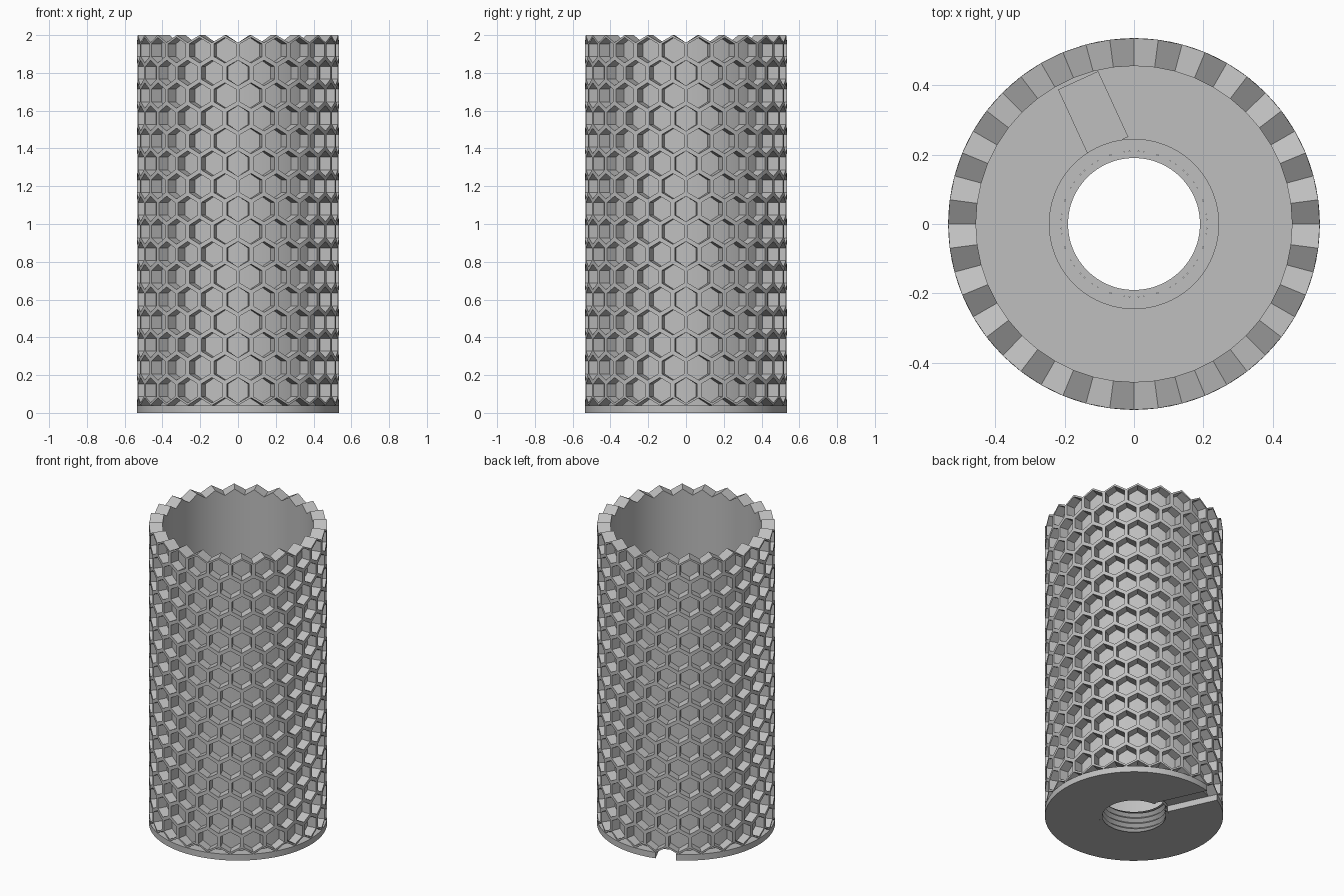
import bpy, bmesh, math
from mathutils import Matrix

if "Cube" in bpy.data.objects:
    bpy.data.objects.remove(bpy.data.objects["Cube"], do_unlink=True)

R_OUT, R_CELL, R_IN = 0.535, 0.475, 0.455      # outer skin, pocket floor, bore of the sleeve
R_HOLE, R_ROOT, R_BOSS = 0.19, 0.21, 0.245     # thread crest, thread root, boss
PLATE, FLOOR, BOSS = 0.04, 0.06, 0.14          # heights
COLS, ROWS, STEP, SIDE = 24, 16, 0.12, 0.08    # honeycomb layout
HALF = math.pi / COLS
SLOT_ANGLE, SLOT_LOW, SLOT_HIGH = math.radians(114.7), -0.09, 0.037

grey = bpy.data.materials.new("light_grey")
grey.use_nodes = True
grey.diffuse_color = (0.52, 0.52, 0.52, 1)
grey.node_tree.nodes["Principled BSDF"].inputs["Base Color"].default_value = (0.52, 0.52, 0.52, 1)


def polar(r, a, z):
    return (r * math.cos(a), r * math.sin(a), z)


def finish(name, bm, fix_normals=True):
    bmesh.ops.remove_doubles(bm, verts=bm.verts, dist=1e-5)
    if fix_normals:
        bmesh.ops.recalc_face_normals(bm, faces=bm.faces)
    mesh = bpy.data.meshes.new(name)
    bm.to_mesh(mesh)
    bm.free()
    mesh.materials.append(grey)
    obj = bpy.data.objects.new(name, mesh)
    bpy.context.collection.objects.link(obj)
    return obj


def face(bm, *points):
    return bm.faces.new([bm.verts.new(p) for p in points])


def lathe(name, profile, segments=96):
    bm = bmesh.new()
    turn = 2 * math.pi / segments
    for s in range(segments):
        a, b = s * turn, (s + 1) * turn
        for (r0, z0), (r1, z1) in zip(profile, profile[1:] + profile[:1]):
            face(bm, polar(r0, a, z0), polar(r0, b, z0), polar(r1, b, z1), polar(r1, a, z1))
    return finish(name, bm)


def slot_box(name, start, end, z0, z1):
    bm = bmesh.new()
    size = Matrix.Diagonal((end - start, SLOT_HIGH - SLOT_LOW, z1 - z0, 1))
    place = Matrix.Translation(((start + end) / 2, (SLOT_LOW + SLOT_HIGH) / 2, (z0 + z1) / 2))
    bmesh.ops.create_cube(bm, size=1, matrix=Matrix.Rotation(SLOT_ANGLE, 4, 'Z') @ place @ size)
    return finish(name, bm)


# Honeycomb sleeve: hexagonal pockets wrapped around a tube
bm = bmesh.new()
corners = [(0, 1), (1, 0.5), (1, -0.5), (0, -1), (-1, -0.5), (-1, 0.5)]
for row in range(ROWS):
    zc = PLATE + SIDE + row * STEP
    for col in range(COLS):
        ac = (2 * col + row % 2) * HALF

        def ring(r, scale):
            return [polar(r, ac + u * HALF * scale, zc + v * SIDE * scale) for u, v in corners]

        outer, lip, deep = ring(R_OUT, 1), ring(R_OUT, 0.84), ring(R_CELL, 0.84)
        for i in range(6):
            k = (i + 1) % 6
            face(bm, outer[i], outer[k], lip[k], lip[i])
            face(bm, lip[i], lip[k], deep[k], deep[i])
            face(bm, deep[i], deep[k], polar(R_CELL, ac, zc))

# Zigzag rim, smooth bore and the open notches above the base
for s in range(2 * COLS):
    a, b = s * HALF, (s + 1) * HALF
    top = [2.0 if (s + n) % 2 else 2.0 - SIDE / 2 for n in (0, 1)]
    low = [PLATE + SIDE / 2 if (s + n) % 2 else PLATE for n in (0, 1)]
    face(bm, polar(R_OUT, a, top[0]), polar(R_OUT, b, top[1]),
         polar(R_IN, b, top[1]), polar(R_IN, a, top[0]))
    face(bm, polar(R_IN, a, top[0]), polar(R_IN, b, top[1]),
         polar(R_IN, b, PLATE), polar(R_IN, a, PLATE))
    face(bm, polar(R_OUT, a, low[0]), polar(R_OUT, b, low[1]),
         polar(R_CELL, b, low[1]), polar(R_CELL, a, low[0]))
    odd = b if s % 2 == 0 else a
    face(bm, polar(R_CELL, a, PLATE), polar(R_CELL, b, PLATE),
         polar(R_CELL, odd, PLATE + SIDE / 2))
    face(bm, polar(R_IN, a, PLATE), polar(R_IN, b, PLATE),
         polar(R_CELL, b, PLATE), polar(R_CELL, a, PLATE))
sleeve = finish("honeycomb_sleeve", bm)

# Base plate with a straight slot from the hole to the edge
plate = lathe("base_plate", [(R_ROOT, 0), (R_OUT, 0), (R_OUT, PLATE), (R_ROOT, PLATE)])
cutter = slot_box("slot_cutter", 0.15, 0.7, -0.05, PLATE + 0.02)
cutter.hide_render = True
cutter.hide_viewport = True
cut = plate.modifiers.new("slot", 'BOOLEAN')
cut.object = cutter
cut.operation = 'DIFFERENCE'
cut.solver = 'EXACT'

# Inner floor with raised boss, and the cover over the slot
floor = lathe("floor_and_boss", [(R_ROOT, PLATE), (R_IN, PLATE), (R_IN, FLOOR),
                                 (R_BOSS, FLOOR), (R_BOSS, BOSS), (R_ROOT, BOSS)])
cover = slot_box("slot_cover", R_BOSS - 0.01, R_IN - 0.012, FLOOR - 0.01, FLOOR + 0.006)

# Helical thread in the hole, left open where the slot enters
bm = bmesh.new()
segments, pitch = 64, 0.036


def thread_point(s, k):
    z = (k / 2 + s / segments) * pitch
    return polar(R_ROOT if k % 2 else R_HOLE, 2 * math.pi * s / segments, min(max(z, 0), BOSS))


for s in range(segments):
    for k in range(-3, int(2 * BOSS / pitch) + 2):
        quad = [thread_point(s, k), thread_point(s, k + 1),
                thread_point(s + 1, k + 1), thread_point(s + 1, k)]
        x, y, z = [sum(p[i] for p in quad) / 4 for i in range(3)]
        along = x * math.cos(SLOT_ANGLE) + y * math.sin(SLOT_ANGLE)
        across = y * math.cos(SLOT_ANGLE) - x * math.sin(SLOT_ANGLE)
        in_slot = along > 0 and SLOT_LOW < across < SLOT_HIGH and z < PLATE
        if not in_slot:
            face(bm, *quad)
thread = finish("hole_thread", bm, fix_normals=False)

# Smooth the round walls, keep the edges crisp
bpy.ops.object.select_all(action='DESELECT')
for obj in (sleeve, plate, floor, thread):
    obj.select_set(True)
bpy.context.view_layer.objects.active = sleeve
bpy.ops.object.shade_smooth_by_angle(angle=math.radians(20))
